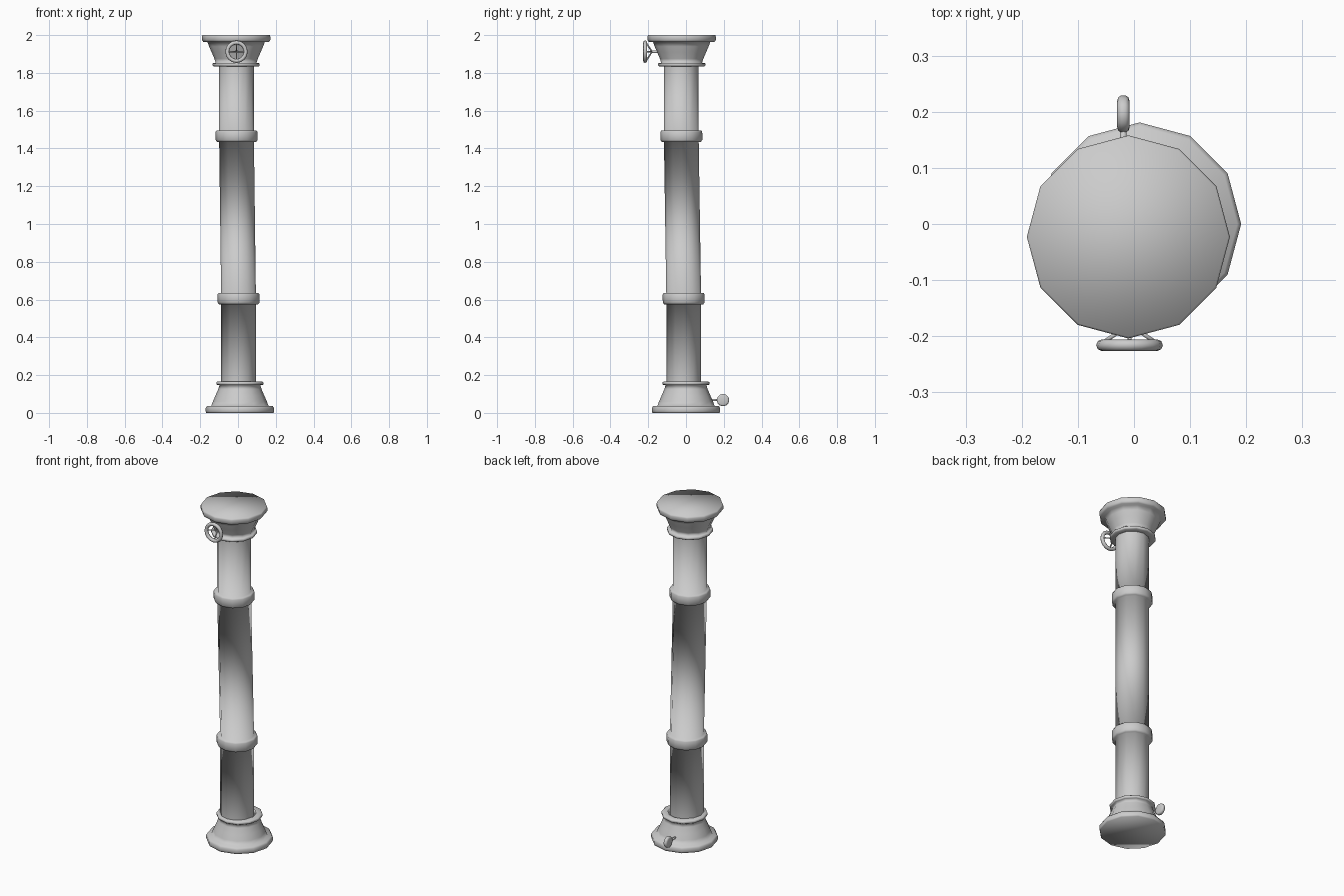
import bpy, bmesh
from math import pi, cos, sin
from mathutils import Vector

cube = bpy.data.objects.get("Cube")
if cube:
    bpy.data.objects.remove(cube, do_unlink=True)

grey = bpy.data.materials.new("stone grey")
grey.use_nodes = True
colour = (0.6, 0.6, 0.6, 1)
grey.diffuse_color = colour
grey.node_tree.nodes["Principled BSDF"].inputs["Base Color"].default_value = colour


def finish(bm, name):
    bmesh.ops.recalc_face_normals(bm, faces=bm.faces)
    mesh = bpy.data.meshes.new(name)
    bm.to_mesh(mesh)
    bm.free()
    mesh.materials.append(grey)
    mesh.shade_smooth()
    obj = bpy.data.objects.new(name, mesh)
    bpy.context.collection.objects.link(obj)
    return obj


def lathe(name, profile, centre, sides=12, cap_start=False, cap_end=False):
    """Sweep (radius, height) rings around a centre line that may lean."""
    bm = bmesh.new()
    rings = []
    for r, z in profile:
        c = centre(z)
        rings.append([bm.verts.new((c.x + r * cos(2 * pi * i / sides),
                                    c.y + r * sin(2 * pi * i / sides), z))
                      for i in range(sides)])
    for a, b in zip(rings, rings[1:]):
        for i in range(sides):
            j = (i + 1) % sides
            bm.faces.new((a[i], a[j], b[j], b[i]))
    if cap_start:
        bm.faces.new(rings[0])
    if cap_end:
        bm.faces.new(rings[-1])
    return finish(bm, name)


def rod(name, start, end, radius, sides=8):
    a, b = Vector(start), Vector(end)
    bm = bmesh.new()
    bmesh.ops.create_cone(bm, cap_ends=True, segments=sides, radius1=radius,
                          radius2=radius, depth=(b - a).length)
    obj = finish(bm, name)
    obj.rotation_euler = (b - a).to_track_quat('Z', 'Y').to_euler()
    obj.location = (a + b) / 2
    return obj


# Flared foot and matching capital, each with a flange and a neck ring
flare = [(0.178, 0), (0.181, 0.008), (0.181, 0.026), (0.174, 0.036), (0.152, 0.036),
         (0.143, 0.06), (0.13, 0.09), (0.115, 0.125), (0.108, 0.147), (0.12, 0.147),
         (0.125, 0.151), (0.125, 0.161), (0.12, 0.165), (0.09, 0.165)]
foot_centre = Vector((0.01, 0, 0))
top_centre = Vector((-0.01, -0.023, 0))
lathe("foot", flare, lambda z: foot_centre, cap_start=True)
lathe("capital", [(r, 2 - z) for r, z in flare], lambda z: top_centre, cap_start=True)


# Leaning shaft with two raised collars
def lean(z):
    t = min(max((z - 0.6) / 0.86, 0), 1)
    return Vector((0.003, -0.012, 0)).lerp(Vector((-0.008, -0.025, 0)), t)


def collar(z):
    return [(0.092, z - 0.03), (0.104, z - 0.03), (0.111, z - 0.02),
            (0.111, z + 0.022), (0.106, z + 0.03), (0.092, z + 0.03)]


lathe("shaft", [(0.092, 0.15)] + collar(0.605) + collar(1.465) + [(0.092, 1.85)], lean)

# Handwheel on the front of the capital
wheel = Vector((-0.008, -0.216, 1.912))
bpy.ops.mesh.primitive_torus_add(location=wheel, rotation=(pi / 2, 0, 0), major_segments=16,
                                 minor_segments=8, major_radius=0.049, minor_radius=0.0105)
rim = bpy.context.object
rim.name = "wheel_rim"
rim.data.materials.append(grey)
rim.data.shade_smooth()
hub = wheel + Vector((0, 0.036, 0))
for i in range(4):
    out = Vector((cos(i * pi / 2), 0, sin(i * pi / 2)))
    rod("wheel_spoke", wheel + out * 0.047 + Vector((0, 0.005, 0)), hub, 0.004, 6)
rod("wheel_stem", hub - Vector((0, 0.004, 0)), hub + Vector((0, 0.05, 0)), 0.007)

# Round disc handle on the back of the foot
knob = Vector((-0.019, 0.196, 0.068))
disc = lathe("knob", [(0.024, -0.011), (0.03, -0.009), (0.033, -0.004), (0.033, 0.004),
                      (0.03, 0.009), (0.024, 0.011)], lambda z: Vector((0, 0, 0)),
             cap_start=True, cap_end=True)
disc.rotation_euler = (0, pi / 2, 0)
disc.location = knob
rod("knob_stem", knob - Vector((0, 0.07, 0)), knob - Vector((0, 0.028, 0)), 0.006)
